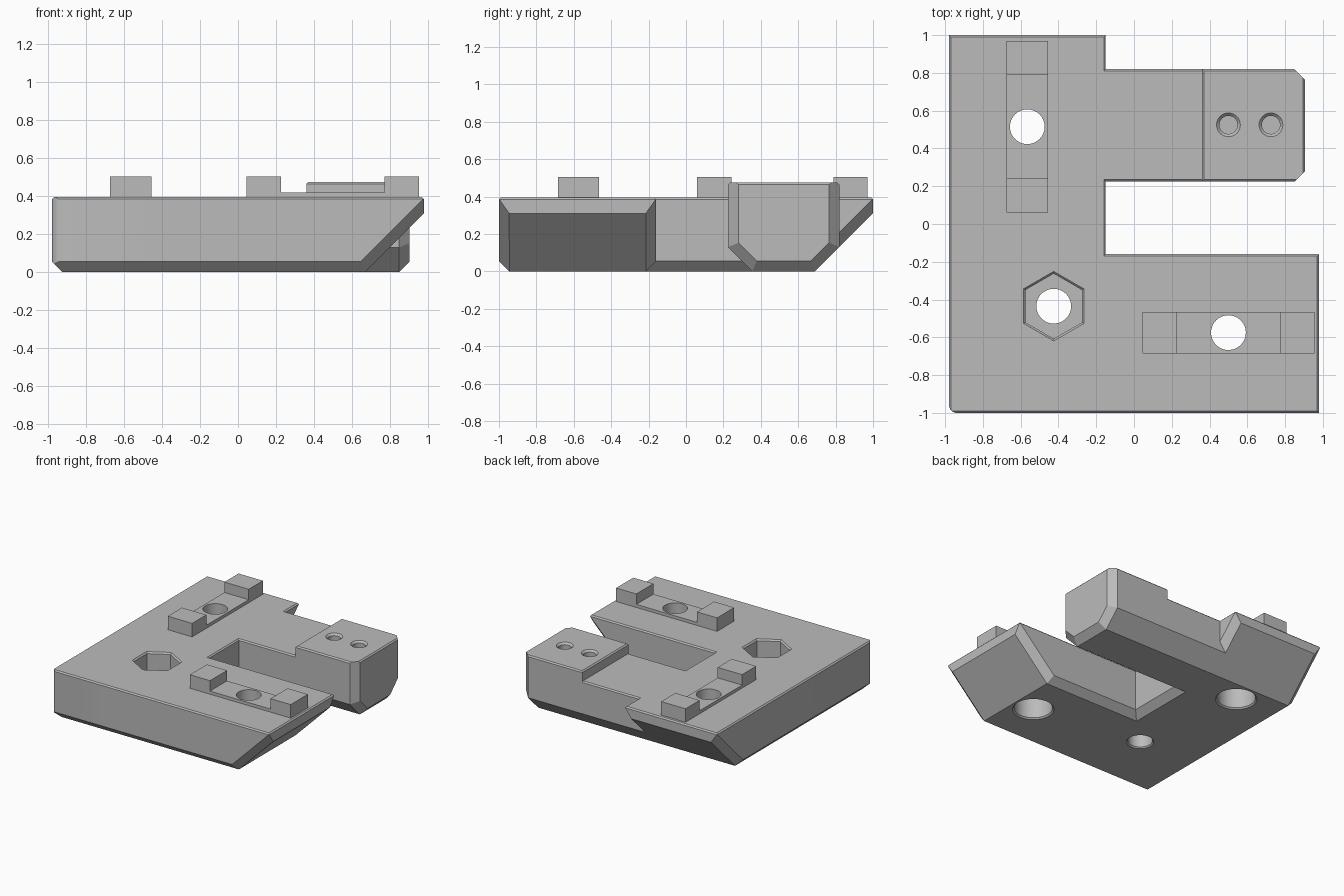
import bpy, bmesh, math
from mathutils import Vector

if "Cube" in bpy.data.objects:
    bpy.data.objects.remove(bpy.data.objects["Cube"])

X, Y, Z = Vector((1, 0, 0)), Vector((0, 1, 0)), Vector((0, 0, 1))
TOP = 0.395       # deck height
EDGE = 0.055      # lower chamfer
FINE = 0.01       # upper edge break
SLOPE = 0.31      # size of the sloped ends

grey = bpy.data.materials.new("plain_grey")
grey.use_nodes = True
grey.diffuse_color = (0.5, 0.5, 0.5, 1)
grey.node_tree.nodes["Principled BSDF"].inputs["Base Color"].default_value = (0.5, 0.5, 0.5, 1)


def finish(name, bm):
    bmesh.ops.recalc_face_normals(bm, faces=bm.faces)
    mesh = bpy.data.meshes.new(name)
    bm.to_mesh(mesh)
    bm.free()
    mesh.materials.append(grey)
    obj = bpy.data.objects.new(name, mesh)
    bpy.context.collection.objects.link(obj)
    return obj


def box(lo, hi):
    bm = bmesh.new()
    bmesh.ops.create_cube(bm, size=1)
    for v in bm.verts:
        v.co = [(a + b) / 2 + c * (b - a) for a, b, c in zip(lo, hi, v.co)]
    return bm


def chop(bm, point, normal):
    """Slice off everything on the positive side of a plane and cap it."""
    cut = bmesh.ops.bisect_plane(bm, geom=bm.verts[:] + bm.edges[:] + bm.faces[:], dist=1e-6,
                                 plane_co=point, plane_no=normal.normalized(), clear_outer=True)
    edges = [g for g in cut["geom_cut"] if isinstance(g, bmesh.types.BMEdge) and g.is_boundary]
    if edges:
        bmesh.ops.holes_fill(bm, edges=edges, sides=0)


def corner(lo, hi, *dirs):
    """Point of the box lying furthest along the given directions."""
    p = (Vector(lo) + Vector(hi)) / 2
    half = (Vector(hi) - Vector(lo)) / 2
    for d in dirs:
        p += d * abs(d.dot(half))
    return p


def break_top(bm, lo, hi):
    for d in (X, -X, Y, -Y):
        chop(bm, corner(lo, hi, d, Z) - Z * FINE, d + Z)


def leg(name, lo, hi, end, side, rounded=False):
    """Bar with a sloped end, chamfered along its lower and sloped edges."""
    bm = box(lo, hi)
    if rounded:
        r = 0.045
        centre = corner(lo, hi, -X, -Y) + (X + Y) * r
        for k in (1, 2, 3):
            a = math.radians(22.5 * k)
            n = -X * math.cos(a) - Y * math.sin(a)
            chop(bm, centre + n * r, n)
    foot = corner(lo, hi, end, -Z) - end * SLOPE
    chop(bm, foot, end - Z)
    for d in (side, -side, -end):
        chop(bm, corner(lo, hi, d, -Z) + Z * EDGE, d - Z)
    for d in (side, -side):
        p = corner(lo, hi, end, d, -Z) - end * (SLOPE + EDGE * math.sqrt(2))
        chop(bm, p, d + (end - Z).normalized())
    break_top(bm, lo, hi)
    return finish(name, bm)


def arm(name, x0, x1, top):
    """Side arm with wide lower chamfers and a bevelled end."""
    lo, hi, wide = (x0, 0.225, 0), (x1, 0.82, top), 0.13
    bm = box(lo, hi)
    for d in (Y, -Y):
        chop(bm, corner(lo, hi, d, -Z) + Z * wide, d - Z)
    if x1 > 0.6:
        for d in (Y, -Y):
            chop(bm, corner(lo, hi, X, d) - X * EDGE, X + d)
            p = corner(lo, hi, X, d, -Z) - X * EDGE + Z * wide
            chop(bm, p, X + (d - Z).normalized())
        chop(bm, corner(lo, hi, X, -Z) - X * EDGE, X - Z)
    break_top(bm, lo, hi)
    return finish(name, bm)


def bore(name, x, y, profile, sides=48):
    """Stepped round (or polygonal) cutter from radius, height pairs."""
    bm = bmesh.new()
    rings = []
    for r, z in profile:
        angles = [math.pi / 2 + math.tau * i / sides for i in range(sides)]
        rings.append([bm.verts.new((x + r * math.cos(a), y + r * math.sin(a), z)) for a in angles])
    for low, high in zip(rings, rings[1:]):
        for i in range(sides):
            j = (i + 1) % sides
            bm.faces.new((low[i], low[j], high[j], high[i]))
    bm.faces.new(rings[0])
    bm.faces.new(rings[-1])
    obj = finish(name, bm)
    obj.hide_render = True
    return obj


def combine(body, tool, operation):
    mod = body.modifiers.new(operation.lower(), "BOOLEAN")
    mod.operation, mod.object, mod.solver = operation, tool, "EXACT"
    bpy.context.view_layer.objects.active = body
    bpy.ops.object.modifier_apply(modifier=mod.name)
    bpy.data.objects.remove(tool)


# Main plate: long leg, front leg, side arm and its raised end pad
body = leg("base_plate", (-0.98, -1, 0), (-0.15, 1, TOP), Y, X, rounded=True)
solids = [leg("front_leg", (-0.5, -1, 0), (0.98, -0.16, TOP), X, Y),
          arm("side_arm", -0.5, 0.5, TOP),
          arm("end_pad", 0.36, 0.905, 0.475)]

# Locating keys: two blocks joined by a thin strip, one set per leg
bolts = [(0.5, -0.575, X, Y), (-0.565, 0.515, Y, X)]
for x, y, along, across in bolts:
    for start, stop, top in ((-0.455, -0.273, 0.505), (-0.3, 0.3, 0.42), (0.273, 0.455, 0.505)):
        c = Vector((x, y, 0))
        lo = c + along * start - across * 0.11 + Z * 0.35
        hi = c + along * stop + across * 0.11 + Z * top
        solids.append(finish("locating_key", box(lo, hi)))
for s in solids:
    combine(body, s, "UNION")

# Counterbored bolt holes
for x, y, _, _ in bolts:
    combine(body, bore("bolt_hole", x, y, [(0.175, -0.02), (0.144, 0.011), (0.144, 0.2),
                                           (0.092, 0.2), (0.092, 0.6)]), "DIFFERENCE")

# Hexagonal nut pocket with its through hole
combine(body, bore("nut_pocket", -0.425, -0.435, [(0.172, 0.2), (0.172, TOP - 0.012),
                                                  (0.204, TOP + 0.02)], 6), "DIFFERENCE")
combine(body, bore("nut_hole", -0.425, -0.435, [(0.122, -0.02), (0.092, 0.01),
                                                (0.092, 0.3)]), "DIFFERENCE")

# Blind pilot holes in the raised pad
for x in (0.5, 0.725):
    combine(body, bore("pilot_hole", x, 0.525, [(0.048, 0.15), (0.048, 0.46),
                                                (0.083, 0.495)], 32), "DIFFERENCE")

# Crisp edges, smooth bores
bpy.ops.object.select_all(action="DESELECT")
body.select_set(True)
bpy.context.view_layer.objects.active = body
bpy.ops.object.shade_smooth_by_angle(angle=math.radians(25))
